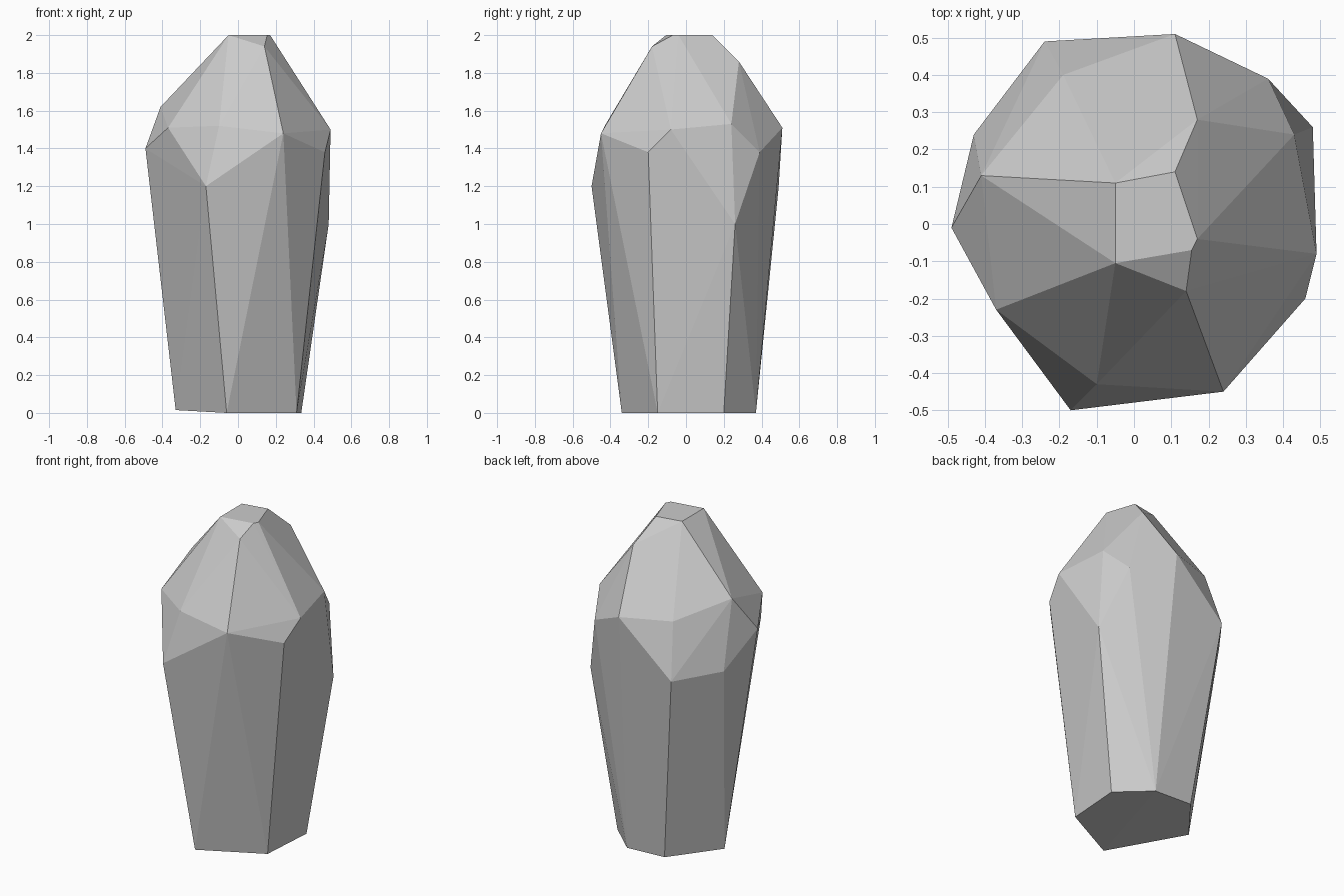
import bpy, bmesh

if "Cube" in bpy.data.objects:
    bpy.data.objects.remove(bpy.data.objects["Cube"])

# Rings of corner points of the faceted stone, from foot to tip
foot = [(-.06, -.34, 0), (.31, -.15, 0), (.335, .20, 0), (.15, .37, 0),
        (-.11, .37, .01), (-.33, .09, .015)]
waist = [(-.17, -.50, 1.20), (.48, .26, 1.0), (-.24, .49, 1.19), (-.43, .24, 1.21),
         (-.49, -.01, 1.40)]
shoulder = [(-.37, -.23, 1.51), (-.10, -.43, 1.52), (.24, -.45, 1.48), (.46, -.20, 1.38),
            (.49, -.08, 1.50), (.43, .24, 1.53), (.36, .39, 1.38), (.11, .51, 1.51),
            (-.19, .40, 1.52), (-.41, .13, 1.62)]
tip = [(.17, .28, 1.86), (.14, -.18, 1.94), (-.05, -.105, 2), (.155, -.07, 2),
       (.17, -.04, 2), (.11, .14, 2), (-.05, .11, 2)]

# Wrap the corners in a convex, flat-faced skin
bm = bmesh.new()
for p in foot + waist + shoulder + tip:
    bm.verts.new(p)
res = bmesh.ops.convex_hull(bm, input=bm.verts[:])
loose = [v for v in bm.verts if not v.link_faces]
if loose:
    bmesh.ops.delete(bm, geom=loose, context='VERTS')
bmesh.ops.recalc_face_normals(bm, faces=bm.faces[:])

mesh = bpy.data.meshes.new("faceted_stone")
bm.to_mesh(mesh)
bm.free()
bpy.context.collection.objects.link(bpy.data.objects.new("faceted_stone", mesh))
